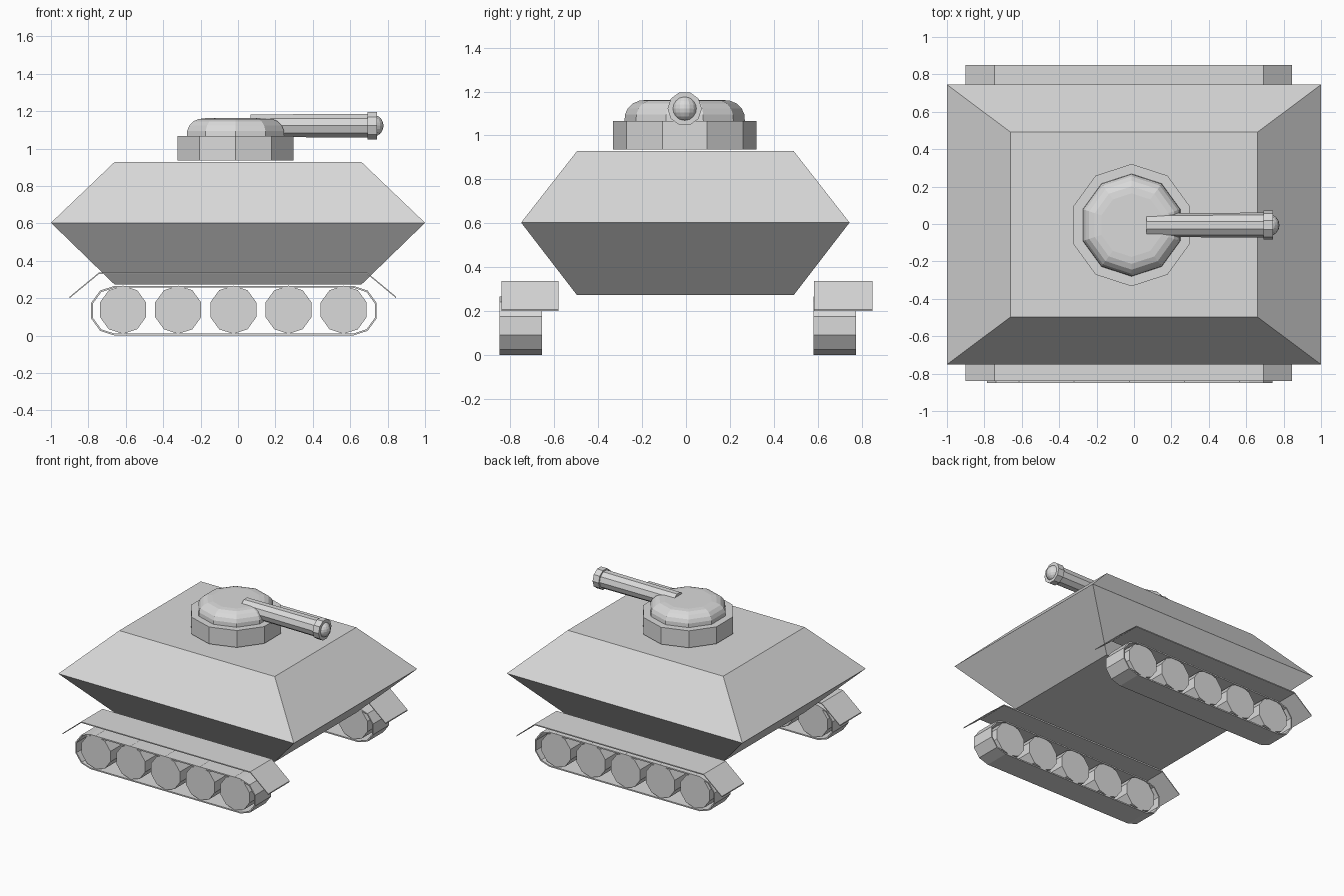
import bpy, bmesh, math
from mathutils import Vector, Matrix

if "Cube" in bpy.data.objects:
    bpy.data.objects.remove(bpy.data.objects["Cube"])

grey = bpy.data.materials.new("plain grey")
grey.diffuse_color = (0.7, 0.7, 0.7, 1)
grey.use_nodes = True
grey.node_tree.nodes["Principled BSDF"].inputs["Base Color"].default_value = grey.diffuse_color

CX, CY = -0.013, -0.006      # turret axis
SIDES = 10


def finish(name, bm):
    bmesh.ops.recalc_face_normals(bm, faces=bm.faces)
    me = bpy.data.meshes.new(name)
    bm.to_mesh(me)
    bm.free()
    me.materials.append(grey)
    ob = bpy.data.objects.new(name, me)
    bpy.context.collection.objects.link(ob)
    return ob


def loft(name, rings, closed=False):
    """Skin matching rings of points; cap the ends unless closed into a loop."""
    bm = bmesh.new()
    vs = [[bm.verts.new(p) for p in r] for r in rings]
    n = len(vs[0])
    count = len(vs) if closed else len(vs) - 1
    for i in range(count):
        a, b = vs[i], vs[(i + 1) % len(vs)]
        for k in range(n):
            bm.faces.new((a[k], a[(k + 1) % n], b[(k + 1) % n], b[k]))
    if not closed:
        bm.faces.new(vs[0])
        bm.faces.new(vs[-1])
    return finish(name, bm)


def ngon(r, start):
    return [(r * math.cos(start + k * math.tau / SIDES),
             r * math.sin(start + k * math.tau / SIDES)) for k in range(SIDES)]


def lathe_z(name, profile):
    return loft(name, [[(CX + a, CY + b, z) for a, b in ngon(r, math.pi / 2)]
                       for r, z in profile])


def lathe_x(name, profile, z0):
    return loft(name, [[(x, CY + a, z0 + b) for a, b in ngon(r, 0)]
                       for x, r in profile])


# Hull: two pyramids cut off, joined at the wide waist
def rect(hx, hy, z):
    return [(sx * hx, CY * 0.5 + sy * hy, z)
            for sx, sy in ((-1, -1), (1, -1), (1, 1), (-1, 1))]


loft("hull", [rect(0.66, 0.494, 0.273), rect(1.0, 0.748, 0.603), rect(0.66, 0.494, 0.928)])

# Turret
lathe_z("turret_base", [(0.327, 0.936), (0.327, 1.066)])
lathe_z("turret_dome", [(0.274, 1.066), (0.272, 1.095), (0.26, 1.122), (0.238, 1.145),
                        (0.207, 1.158), (0.17, 1.162)])

# Gun
GZ = 1.122
lathe_x("gun_barrel", [(0.068, 0.063), (0.70, 0.067)], GZ)
lathe_x("muzzle_ring", [(0.692, 0.078), (0.743, 0.078)], GZ)
bm = bmesh.new()
bmesh.ops.create_uvsphere(bm, u_segments=16, v_segments=10, radius=0.059,
                          matrix=Matrix.Translation((0.719, CY, GZ)))
finish("muzzle_ball", bm)


# Running gear
def track_outline(r, half, zc):
    pts = []
    for sign in (1, -1):
        for k in range(6):
            a = math.radians(-90 + 36 * k)
            pts.append((-0.022 + sign * (half + r * math.cos(a)), zc + sign * r * math.sin(a)))
    return pts


outer = track_outline(0.133, 0.637, 0.133)
inner = track_outline(0.123, 0.637, 0.133)

for side, y0, y1, f0, f1 in (("front", -0.85, -0.657, -0.84, -0.58),
                             ("back", 0.581, 0.775, 0.583, 0.85)):
    # Track belt: rectangular section swept around the outline
    loft(side + "_track", [[(ox, y0, oz), (ox, y1, oz), (ix, y1, iz), (ix, y0, iz)]
                           for (ox, oz), (ix, iz) in zip(outer, inner)], closed=True)
    # Five wheels
    for i in range(5):
        x = -0.615 + 0.295 * i
        loft(f"{side}_wheel_{i + 1}",
             [[(x + a, y, 0.138 + b) for a, b in ngon(0.129, math.pi / 2)]
              for y in (y0 + 0.006, y1 - 0.006)])
    # Fender: thin bent plate
    path = [(-0.9, 0.208), (-0.745, 0.336), (-0.028, 0.336), (0.692, 0.336), (0.845, 0.208)]
    loft(side + "_fender", [[(x, f0, z), (x, f1, z), (x, f1, z - 0.008), (x, f0, z - 0.008)]
                            for x, z in path])
